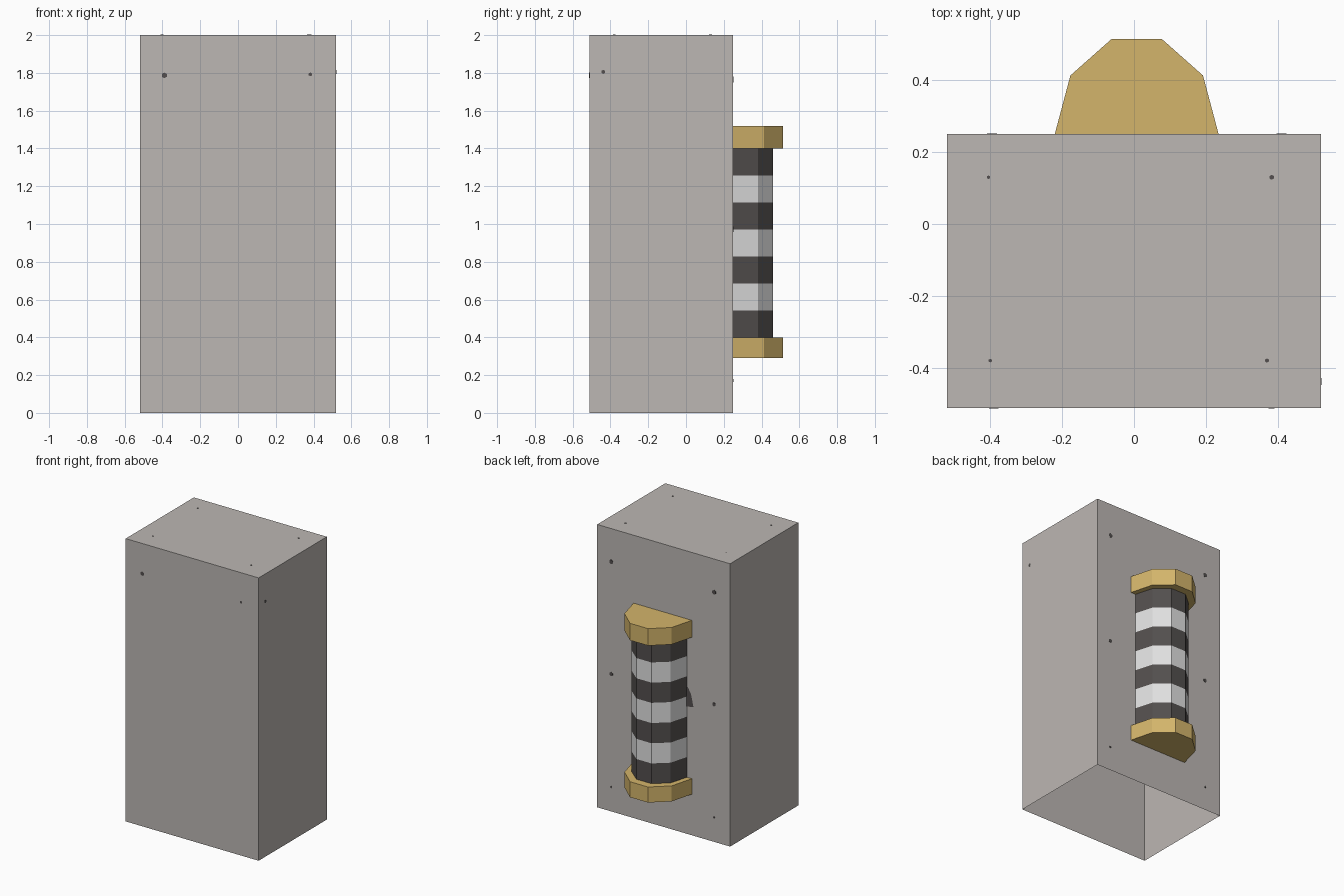
import bpy, bmesh, math
from mathutils import Matrix, Vector

if "Cube" in bpy.data.objects:
    bpy.data.objects.remove(bpy.data.objects["Cube"])


def material(name, r, g, b):
    lin = [((c / 255 + 0.055) / 1.055) ** 2.4 for c in (r, g, b)]
    m = bpy.data.materials.new(name)
    m.diffuse_color = (*lin, 1)
    m.use_nodes = True
    m.node_tree.nodes["Principled BSDF"].inputs["Base Color"].default_value = m.diffuse_color
    return m


GREY = material("warm grey", 188, 183, 179)
GOLD = material("brass", 212, 181, 107)
WHITE = material("pale stripe", 224, 224, 224)
DARK = material("dark stripe", 83, 79, 78)


def finish(name, bm, *mats):
    me = bpy.data.meshes.new(name)
    bm.to_mesh(me)
    bm.free()
    for m in mats:
        me.materials.append(m)
    ob = bpy.data.objects.new(name, me)
    bpy.context.collection.objects.link(ob)
    return ob


X0, X1, Y0, Y1, H = -0.52, 0.52, -0.512, 0.25, 2.0

# Housing: flat-sided box, open underneath
bm = bmesh.new()
bmesh.ops.create_cube(bm, size=1)
bmesh.ops.scale(bm, vec=(X1 - X0, Y1 - Y0, H), verts=bm.verts)
bmesh.ops.translate(bm, vec=(0, (Y0 + Y1) / 2, H / 2), verts=bm.verts)
bottom = [f for f in bm.faces if f.normal.z < -0.9]
bmesh.ops.delete(bm, geom=bottom, context='FACES_ONLY')
finish("housing", bm, GREY)


def half_decagon(rx, ry):
    """Outline of a half decagon standing out from the back wall."""
    return [(0.0075 + rx * math.cos(math.radians(36 * i)),
             Y1 + ry * math.sin(math.radians(36 * i))) for i in range(6)]


def half_column(name, rx, ry, levels, capped, *mats):
    """Stack of half-decagon bands, alternating the given materials."""
    bm = bmesh.new()
    rings = [[bm.verts.new((x, y, z)) for x, y in half_decagon(rx, ry)] for z in levels]
    for k, (a, b) in enumerate(zip(rings, rings[1:])):
        for i in range(5):
            f = bm.faces.new((a[i], a[i + 1], b[i + 1], b[i]))
            f.material_index = k % len(mats)
    if capped:
        bm.faces.new(rings[0][::-1])
        bm.faces.new(rings[-1])
    return finish(name, bm, *mats)


# Striped coil between two brass caps
half_column("striped_coil", 0.19, 0.221, [0.4 + i / 7 for i in range(8)], False, DARK, WHITE)
half_column("lower_cap", 0.228, 0.278, [0.29, 0.40], True, GOLD)
half_column("upper_cap", 0.228, 0.278, [1.40, 1.52], True, GOLD)


# Small dark rivets lying on the faces
def rivet(bm, pos, normal, r):
    rot = Vector(normal).to_track_quat('Z', 'Y').to_matrix().to_4x4()
    bmesh.ops.create_cone(bm, cap_ends=True, segments=6, radius1=r, radius2=r,
                          depth=0.004, matrix=Matrix.Translation(pos) @ rot)


bm = bmesh.new()
for z, r in ((1.765, 0.016), (0.972, 0.014), (0.172, 0.008)):
    rivet(bm, (0.41, Y1, z), (0, 1, 0), r)
    rivet(bm, (-0.395, Y1, z), (0, 1, 0), r)
finish("back_rivets", bm, DARK)

bm = bmesh.new()
rivet(bm, (-0.39, Y0, 1.787), (0, -1, 0), 0.015)
rivet(bm, (0.383, Y0, 1.792), (0, -1, 0), 0.01)
finish("front_rivets", bm, DARK)

bm = bmesh.new()
rivet(bm, (X1, -0.438, 1.805), (1, 0, 0), 0.011)
finish("side_rivet", bm, DARK)

bm = bmesh.new()
for x, y, r in ((-0.405, 0.13, 0.005), (0.383, 0.13, 0.007), (-0.4, -0.38, 0.005), (0.37, -0.38, 0.006)):
    rivet(bm, (x, y, H), (0, 0, 1), r)
finish("top_rivets", bm, DARK)

# Dark mark peeking out beside the coil
bm = bmesh.new()
mark = [(-0.17, 1.04), (-0.19, 1.04), (-0.215, 1.0), (-0.235, 0.91), (-0.17, 0.9)]
bm.faces.new([bm.verts.new((x, Y1 + 0.002, z)) for x, z in mark])
bm.normal_update()
for f in bm.faces:
    if f.normal.y < 0:
        f.normal_flip()
finish("wall_mark", bm, DARK)
